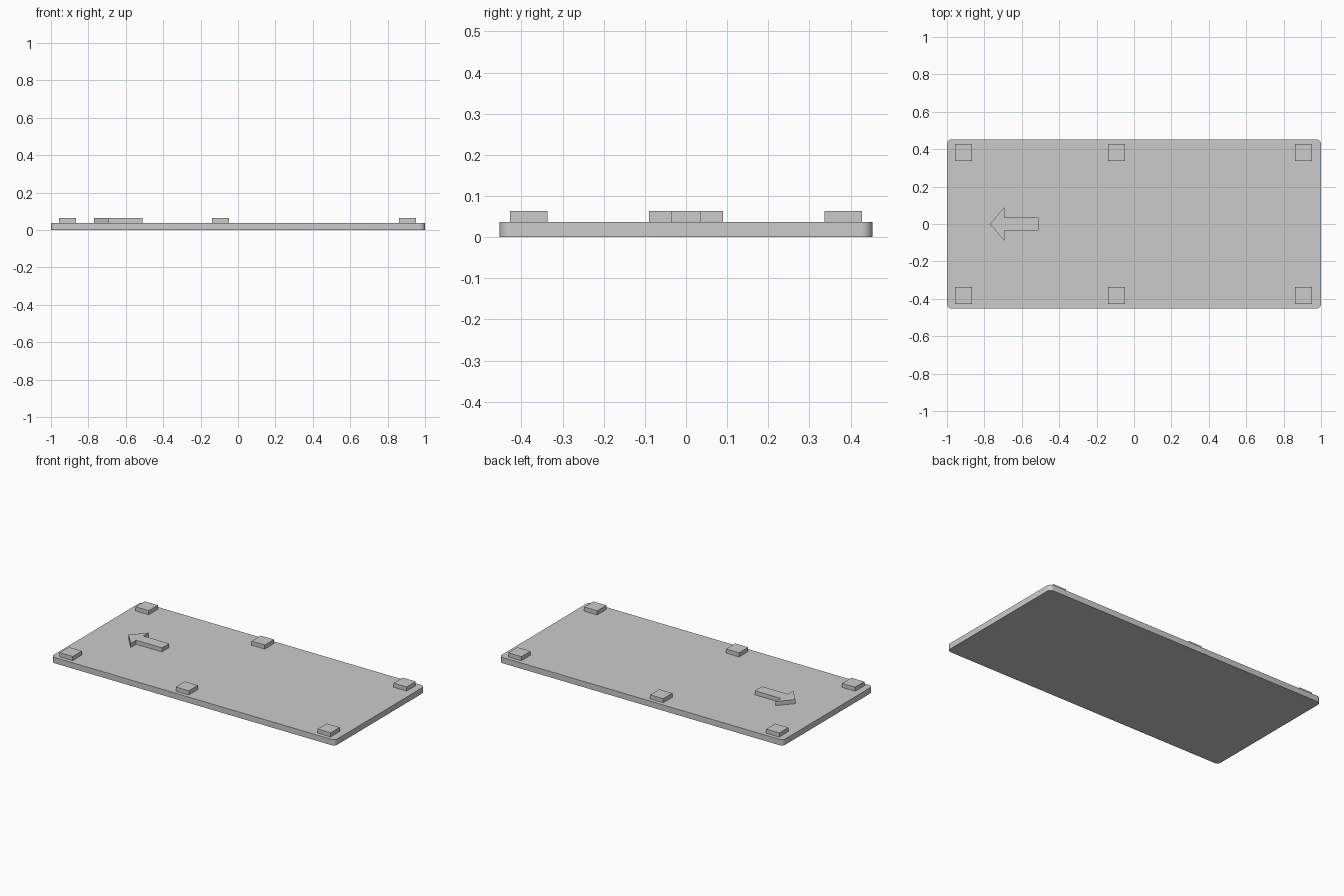
import bpy
import bmesh
import math

cube = bpy.data.objects.get("Cube")
if cube:
    bpy.data.objects.remove(cube, do_unlink=True)

# Single matte grey
grey = bpy.data.materials.new("light_grey")
grey.use_nodes = True
colour = (0.6, 0.6, 0.6, 1)
grey.diffuse_color = colour
grey.node_tree.nodes["Principled BSDF"].inputs["Base Color"].default_value = colour


def slab(name, outline, bottom, top):
    """Extrude a counter-clockwise outline from bottom to top."""
    bm = bmesh.new()
    base = bm.faces.new([bm.verts.new((x, y, bottom)) for x, y in outline])
    moved = bmesh.ops.extrude_face_region(bm, geom=[base], use_keep_orig=True)["geom"]
    verts = [v for v in moved if isinstance(v, bmesh.types.BMVert)]
    bmesh.ops.translate(bm, vec=(0, 0, top - bottom), verts=verts)
    bmesh.ops.recalc_face_normals(bm, faces=bm.faces)
    mesh = bpy.data.meshes.new(name)
    bm.to_mesh(mesh)
    bm.free()
    mesh.materials.append(grey)
    obj = bpy.data.objects.new(name, mesh)
    bpy.context.collection.objects.link(obj)
    return obj


def rounded_rectangle(half_x, half_y, radius, steps):
    points = []
    for corner, (sx, sy) in enumerate([(1, 1), (-1, 1), (-1, -1), (1, -1)]):
        for i in range(steps + 1):
            a = math.pi / 2 * (corner + i / steps)
            points.append((sx * (half_x - radius) + radius * math.cos(a),
                           sy * (half_y - radius) + radius * math.sin(a)))
    return points


PLATE_TOP = 0.037
PART_TOP = 0.063

# Base plate with rounded corners
plate = slab("base_plate", rounded_rectangle(1, 0.453, 0.027, 8), 0, PLATE_TOP)
bpy.context.view_layer.objects.active = plate
plate.select_set(True)
bpy.ops.object.shade_smooth_by_angle(angle=math.radians(30))

# Six square pads along the long edges
h = 0.046
for place, cx in (("right", -0.911), ("middle", -0.093), ("left", 0.907)):
    for side, cy in (("front", -0.382), ("back", 0.382)):
        square = [(cx - h, cy - h), (cx + h, cy - h), (cx + h, cy + h), (cx - h, cy + h)]
        slab(f"{side}_{place}_pad", square, PLATE_TOP, PART_TOP)

# Raised direction arrow
tip, neck, tail = -0.771, -0.693, -0.511
wing, shaft = 0.09, 0.036
lower = [(tip, 0), (neck, -wing), (neck, -shaft), (tail, -shaft)]
upper = [(x, -y) for x, y in reversed(lower[1:])]
slab("direction_arrow", lower + upper, PLATE_TOP, PART_TOP)
